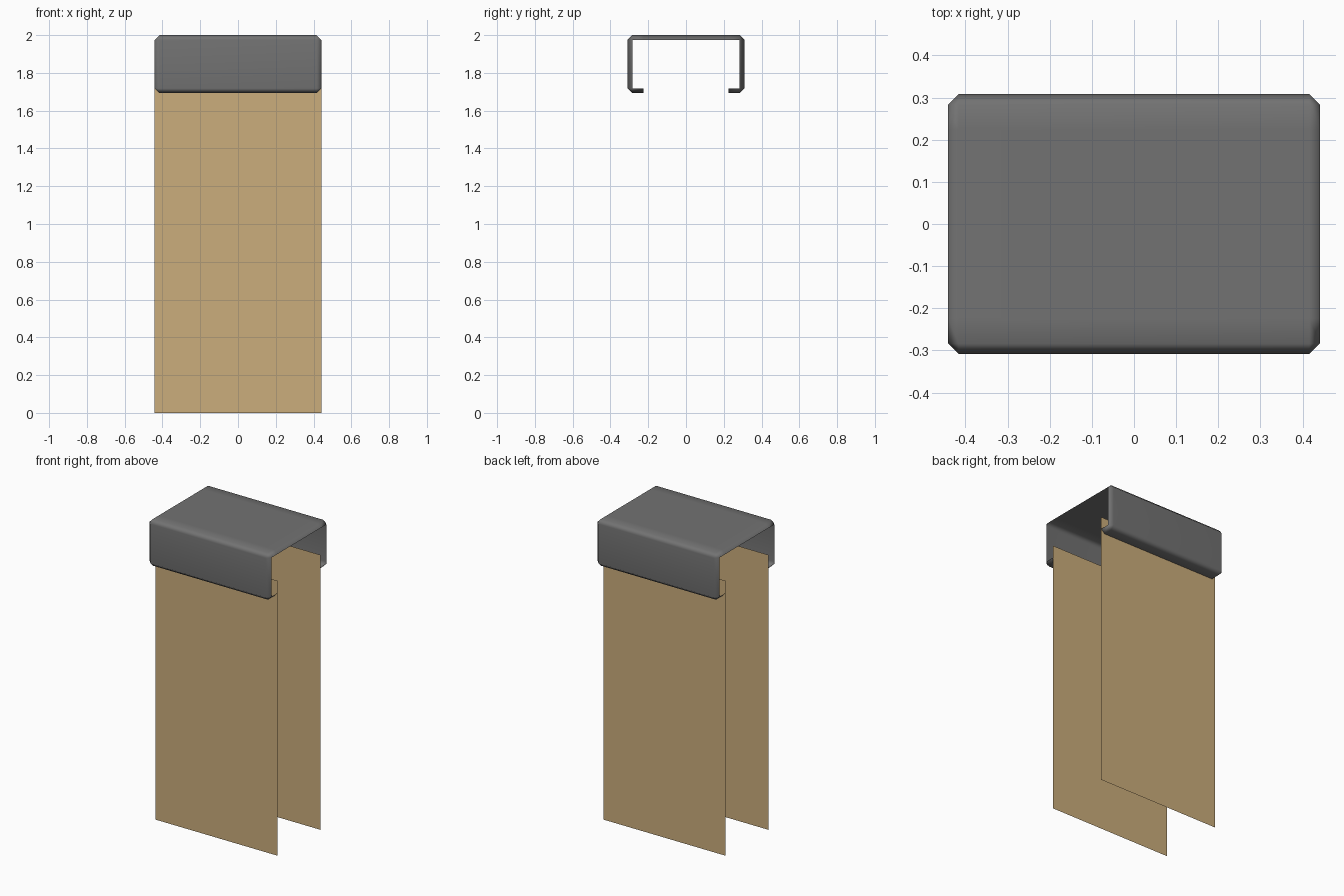
import bpy
import bmesh
from mathutils import Matrix, Vector

cube = bpy.data.objects.get("Cube")
if cube:
    bpy.data.objects.remove(cube, do_unlink=True)

HALF_X, HALF_Y = 0.441, 0.309
CAP_LOW, CAP_TOP = 1.693, 2.0
CHAMFER = 0.025
PANEL_Y, PANEL_TOP = 0.222, 1.8
LIP_Y = 0.224


def material(name, color):
    mat = bpy.data.materials.new(name)
    mat.use_nodes = True
    mat.diffuse_color = color
    mat.node_tree.nodes["Principled BSDF"].inputs["Base Color"].default_value = color
    return mat


def add_object(name, bm, mat):
    mesh = bpy.data.meshes.new(name)
    bm.to_mesh(mesh)
    bm.free()
    mesh.materials.append(mat)
    obj = bpy.data.objects.new(name, mesh)
    bpy.context.collection.objects.link(obj)
    return obj


grey = material("dark grey", (0.17, 0.17, 0.17, 1))
tan = material("tan", (0.60, 0.42, 0.20, 1))

# Cap: chamfered thin shell, open at both ends and along the underside
bm = bmesh.new()
size = Vector((2 * HALF_X, 2 * HALF_Y, CAP_TOP - CAP_LOW))
centre = Vector((0, 0, (CAP_TOP + CAP_LOW) / 2))
bmesh.ops.create_cube(bm, size=1, matrix=Matrix.LocRotScale(centre, None, size))
bmesh.ops.bevel(bm, geom=bm.edges[:], offset=CHAMFER, segments=1,
                affect='EDGES', profile=0.5)
bm.normal_update()
ends = [f for f in bm.faces if abs(f.normal.x) > 0.99]
bmesh.ops.delete(bm, geom=ends, context='FACES')

# Leave a narrow lip under each long side
for side in (-1, 1):
    bmesh.ops.bisect_plane(bm, geom=bm.verts[:] + bm.edges[:] + bm.faces[:],
                           plane_co=(0, side * LIP_Y, 0), plane_no=(0, 1, 0))
slot = [f for f in bm.faces
        if f.calc_center_median().z < centre.z
        and abs(f.calc_center_median().y) < LIP_Y - 0.01]
bmesh.ops.delete(bm, geom=slot, context='FACES')
for f in bm.faces:
    f.smooth = True
cap = add_object("cap", bm, grey)
cap.modifiers.new("Even shading", 'WEIGHTED_NORMAL')

# Front and back hanging panels
for name, side in (("front_panel", -1), ("back_panel", 1)):
    bm = bmesh.new()
    y = side * PANEL_Y
    corners = [(-HALF_X, y, 0), (HALF_X, y, 0),
               (HALF_X, y, PANEL_TOP), (-HALF_X, y, PANEL_TOP)]
    if side > 0:
        corners.reverse()
    bm.faces.new([bm.verts.new(c) for c in corners])
    add_object(name, bm, tan)
